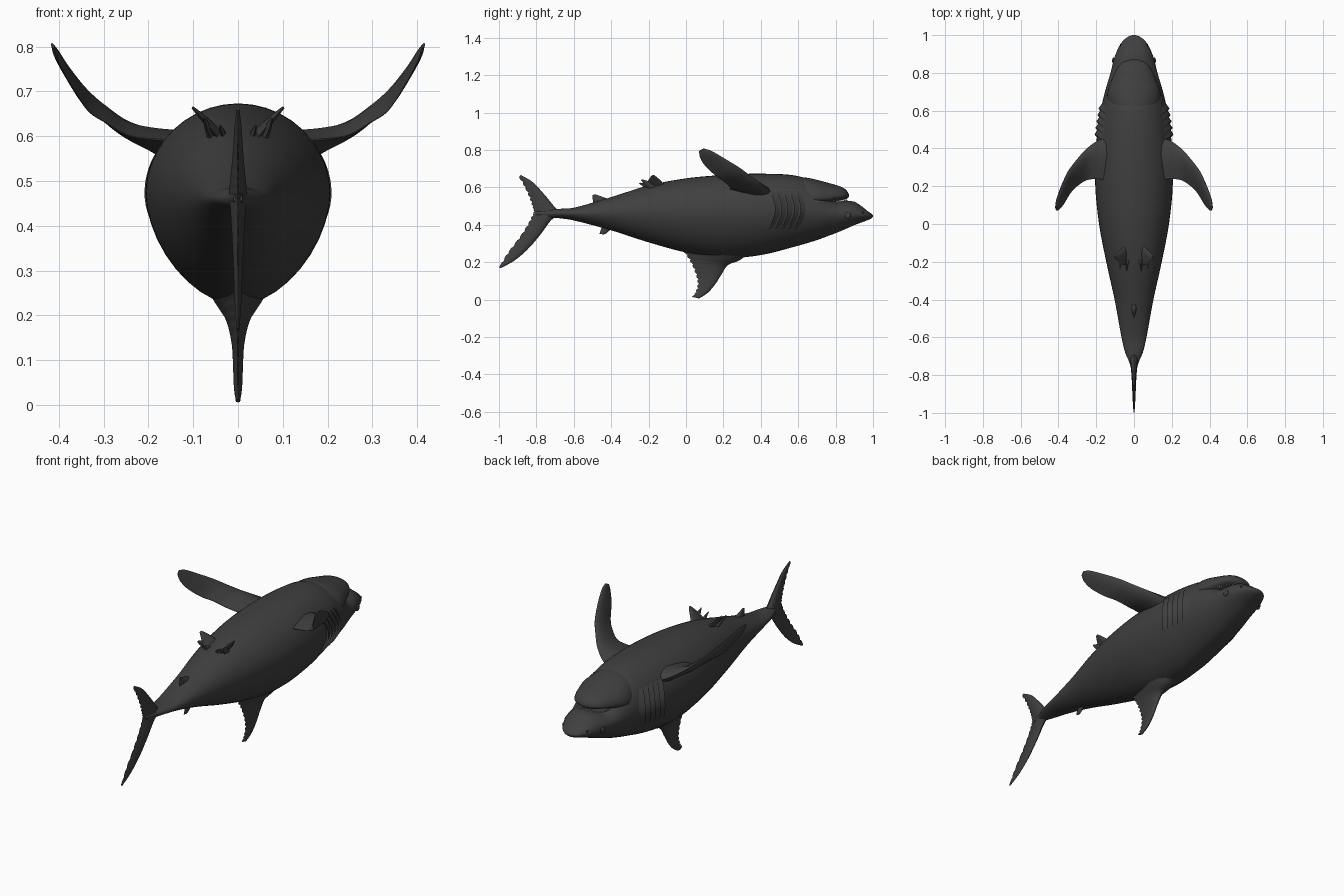
import bpy, bmesh, math
from mathutils import Vector

if "Cube" in bpy.data.objects:
    bpy.data.objects.remove(bpy.data.objects["Cube"])


def material(name, v):
    m = bpy.data.materials.new(name)
    m.diffuse_color = (v, v, v, 1)
    m.use_nodes = True
    m.node_tree.nodes["Principled BSDF"].inputs["Base Color"].default_value = m.diffuse_color
    return m


SKIN = material("charcoal skin", 0.05)
EYE = material("eye black", 0.02)
TOOTH = material("tooth grey", 0.4)


def interp(rows, t):
    """Smooth interpolation of table rows keyed by their first column."""
    t = min(max(t, rows[0][0]), rows[-1][0])
    i = 0
    while i < len(rows) - 2 and t > rows[i + 1][0]:
        i += 1
    a, b = rows[i], rows[i + 1]
    p, n = rows[max(i - 1, 0)], rows[min(i + 2, len(rows) - 1)]
    h = b[0] - a[0]
    u = (t - a[0]) / h
    out = []
    for k in range(1, len(a)):
        m0 = (b[k] - p[k]) / (b[0] - p[0]) * h
        m1 = (n[k] - a[k]) / (n[0] - a[0]) * h
        out.append((2*u**3 - 3*u*u + 1)*a[k] + (u**3 - 2*u*u + u)*m0
                   + (3*u*u - 2*u**3)*b[k] + (u**3 - u*u)*m1)
    return out


def loft(name, rings, mat=SKIN, angle=50):
    bm = bmesh.new()
    vs = [[bm.verts.new(p) for p in r] for r in rings]
    n = len(vs[0])
    for a, b in zip(vs, vs[1:]):
        for i in range(n):
            bm.faces.new((a[i], a[(i + 1) % n], b[(i + 1) % n], b[i]))
    bm.faces.new(vs[0])
    bm.faces.new(vs[-1])
    bmesh.ops.recalc_face_normals(bm, faces=bm.faces)
    me = bpy.data.meshes.new(name)
    bm.to_mesh(me)
    bm.free()
    return finish(bpy.data.objects.new(name, me), mat, angle)


def finish(ob, mat, angle=50):
    if not ob.users_collection:
        bpy.context.collection.objects.link(ob)
    ob.data.materials.append(mat)
    bpy.ops.object.select_all(action='DESELECT')
    ob.select_set(True)
    bpy.context.view_layer.objects.active = ob
    bpy.ops.object.shade_smooth_by_angle(angle=math.radians(angle))
    return ob


def section(y, top, bot, w, zc, low=1.0, n=40):
    """Rounded cross-section, with a narrower underside when low > 1."""
    ring = []
    for i in range(n):
        a = 2 * math.pi * i / n
        c, s = math.cos(a), math.sin(a)
        if s >= 0:
            ring.append((w * c, y, zc + (top - zc) * s))
        else:
            ring.append((w * math.copysign(abs(c) ** low, c), y,
                         zc - (zc - bot) * abs(s) ** low))
    return ring


# Body: y, top, bottom, half width, height of widest point
BODY = [
    (-0.80, .472, .448, .010, .460), (-0.74, .480, .438, .022, .460),
    (-0.68, .485, .435, .047, .460), (-0.60, .491, .423, .066, .460),
    (-0.40, .548, .370, .103, .463), (-0.20, .610, .306, .147, .468),
    (0.00, .648, .252, .185, .470), (0.20, .666, .222, .205, .472),
    (0.40, .673, .238, .202, .472), (0.60, .660, .288, .176, .470),
    (0.70, .615, .318, .154, .465), (0.76, .556, .340, .136, .460),
    (0.80, .526, .355, .124, .458), (0.86, .528, .380, .110, .455),
    (0.90, .523, .398, .097, .453), (0.94, .498, .413, .079, .452),
    (0.97, .474, .424, .058, .450), (0.99, .460, .433, .034, .447),
    (1.00, .451, .443, .010, .447)]
LOW = 1.14
ys = [-0.8 + 1.7 * i / 85 for i in range(85)] + [0.9 + 0.1 * i / 16 for i in range(17)]
loft("body", [section(y, *interp(BODY, y), low=LOW) for y in ys])

# Lower jaw, overhanging the mouth gap
JAW = [
    (0.56, .650, .500, .120, .54), (0.64, .652, .500, .140, .53),
    (0.70, .640, .500, .140, .54), (0.76, .624, .512, .120, .545),
    (0.80, .613, .524, .103, .55), (0.84, .598, .533, .078, .556),
    (0.86, .582, .540, .052, .558), (0.872, .562, .550, .015, .556)]
loft("jaw", [section(y, *interp(JAW, y)) for y in [0.56 + 0.312 * i / 36 for i in range(37)]])

# Teeth along the mouth arc
for i in range(17):
    a = math.pi * (i / 16 - 0.5)
    x, y = 0.088 * math.sin(a), 0.79 + 0.07 * math.cos(a)
    for k, (z, flip) in enumerate(((.531, 0), (.545, math.pi))):
        bpy.ops.mesh.primitive_cone_add(vertices=6, radius1=.005, depth=.016,
                                        location=(x, y, z), rotation=(flip, 0, 0))
        tooth = bpy.context.object
        tooth.name = "tooth"
        finish(tooth, TOOTH, 30)


def surf_x(y, z):
    """Half width of the body at a given place on its side."""
    top, bot, w, zc = interp(BODY, y)
    if z >= zc:
        s = min((z - zc) / (top - zc), 1)
        return w * math.sqrt(1 - s * s)
    s = min((zc - z) / (zc - bot), 1) ** (1 / LOW)
    return w * math.sqrt(1 - s * s) ** LOW


# Gill flaps: thin wedges with the free edge towards the tail
for s in (1, -1):
    for g in range(5):
        rings = []
        for i in range(15):
            u = i / 14
            z = .585 - .215 * u
            y = .44 + .034 * g + .035 * math.sin(math.pi * u) + .01 * (1 - u)
            h = .015 * math.sin(math.pi * u) ** .5 if 0 < u < 1 else 0
            rings.append([(s * (surf_x(y + .030, z) - .004), y + .030, z),
                          (s * (surf_x(y, z) + h), y - .004, z),
                          (s * (surf_x(y, z) - .008), y + .004, z)])
        loft("gill_flap", rings, angle=35)

# Eyes and nostrils
for s in (1, -1):
    for name, y, z, r, mat in (("eye_rim", .865, .45, .017, SKIN), ("eye", .865, .45, .011, EYE),
                               ("nostril", .945, .465, .007, EYE)):
        bpy.ops.mesh.primitive_uv_sphere_add(segments=16, ring_count=8, radius=r,
                                             location=(s * (surf_x(y, z) + (.002 if name == "eye" else 0)), y, z))
        ob = bpy.context.object
        ob.name = name
        ob.scale = (.45, 1, 1)
        finish(ob, mat, 60)


def fin(name, rows, mirror=1, ripple=0, sub=6):
    """Blade from rows of leading point, trailing point and half thickness."""
    rows = [(i,) + tuple(r) for i, r in enumerate(rows)]
    count = (len(rows) - 1) * sub
    pts = []
    for i in range(count + 1):
        v = interp(rows, i / sub)
        pts.append((Vector(v[0:3]), Vector(v[3:6]), v[6]))
    rings = []
    for i, (a, b, t) in enumerate(pts):
        p, q = pts[max(i - 1, 0)], pts[min(i + 1, count)]
        nrm = (b - a).cross((q[0] + q[1]) - (p[0] + p[1])).normalized()
        if ripple and i % 3 == 0 and 0 < i < count:
            b = b + (a - b).normalized() * ripple
        prof = ((0, 0), (.06, .55), (.2, .9), (.4, 1), (.7, .6), (1, .06))
        ring = [a.lerp(b, u) + nrm * t * h for u, h in prof]
        ring += [a.lerp(b, u) - nrm * t * h for u, h in reversed(prof[1:])]
        rings.append([(p.x * mirror, p.y, p.z) for p in ring])
    loft(name, rings)


def flat(rows):
    """Rows of fins lying in the middle plane: lead y z, trail y z, thickness."""
    return [(0, a, b, 0, c, d, t) for a, b, c, d, t in rows]


# Tail fin, from the long lobe tip to the short lobe tip
fin("tail_fin", flat([
    (-.990, .168, -1.0, .172, .003), (-.92, .207, -.953, .25, .007),
    (-.85, .265, -.893, .33, .010), (-.78, .345, -.847, .40, .013),
    (-.725, .42, -.822, .45, .017), (-.68, .46, -.815, .472, .020),
    (-.715, .51, -.822, .50, .017), (-.76, .565, -.837, .545, .012),
    (-.82, .628, -.862, .60, .008), (-.883, .666, -.893, .655, .003)]), ripple=.006)

# Back fin, pointing down
fin("back_fin", flat([
    (.36, .275, -.04, .29, .085), (.29, .212, .0, .24, .048), (.225, .185, .03, .19, .026),
    (.19, .135, .052, .135, .014), (.155, .08, .062, .085, .011),
    (.115, .035, .05, .04, .009), (.07, .006, .032, .014, .005)]), ripple=.008)

# Small fins before the tail
fin("second_back_fin", flat([(-.36, .39, -.45, .40, .016), (-.405, .372, -.452, .385, .010),
                             (-.425, .355, -.458, .365, .006), (-.44, .347, -.463, .352, .003)]))
fin("anal_fin", flat([(-.39, .53, -.49, .50, .018), (-.435, .545, -.497, .52, .011),
                      (-.465, .556, -.499, .54, .006), (-.485, .563, -.501, .558, .003)]))

for s in (1, -1):
    # Long side fins, curving upward
    fin("side_fin", [
        (.12, .46, .565, .10, .22, .585, .045), (.185, .445, .585, .15, .235, .590, .030),
        (.25, .40, .622, .24, .235, .600, .018), (.30, .345, .662, .295, .205, .630, .014),
        (.345, .285, .706, .335, .165, .657, .012), (.385, .20, .758, .372, .105, .712, .009),
        (.408, .135, .795, .398, .075, .760, .007), (.416, .095, .808, .411, .070, .795, .003)], s)
    # Pelvic fins with a ragged trailing spike
    fin("pelvic_fin", [
        (.035, -.10, .595, .03, -.22, .575, .014), (.06, -.125, .625, .055, -.215, .610, .010),
        (.085, -.15, .650, .08, -.20, .640, .006), (.102, -.17, .665, .100, -.185, .662, .003)], s)
    for x, y, z in ((.035, -.252, .625), (.07, -.24, .642)):
        fin("pelvic_spike", [
            (x - .01, -.16, z - .04, x - .01, -.20, z - .05, .010),
            (x, -.20, z - .01, x, -.225, z - .025, .006),
            (x + .005, y + .006, z, x + .005, y, z - .004, .002)], s)
